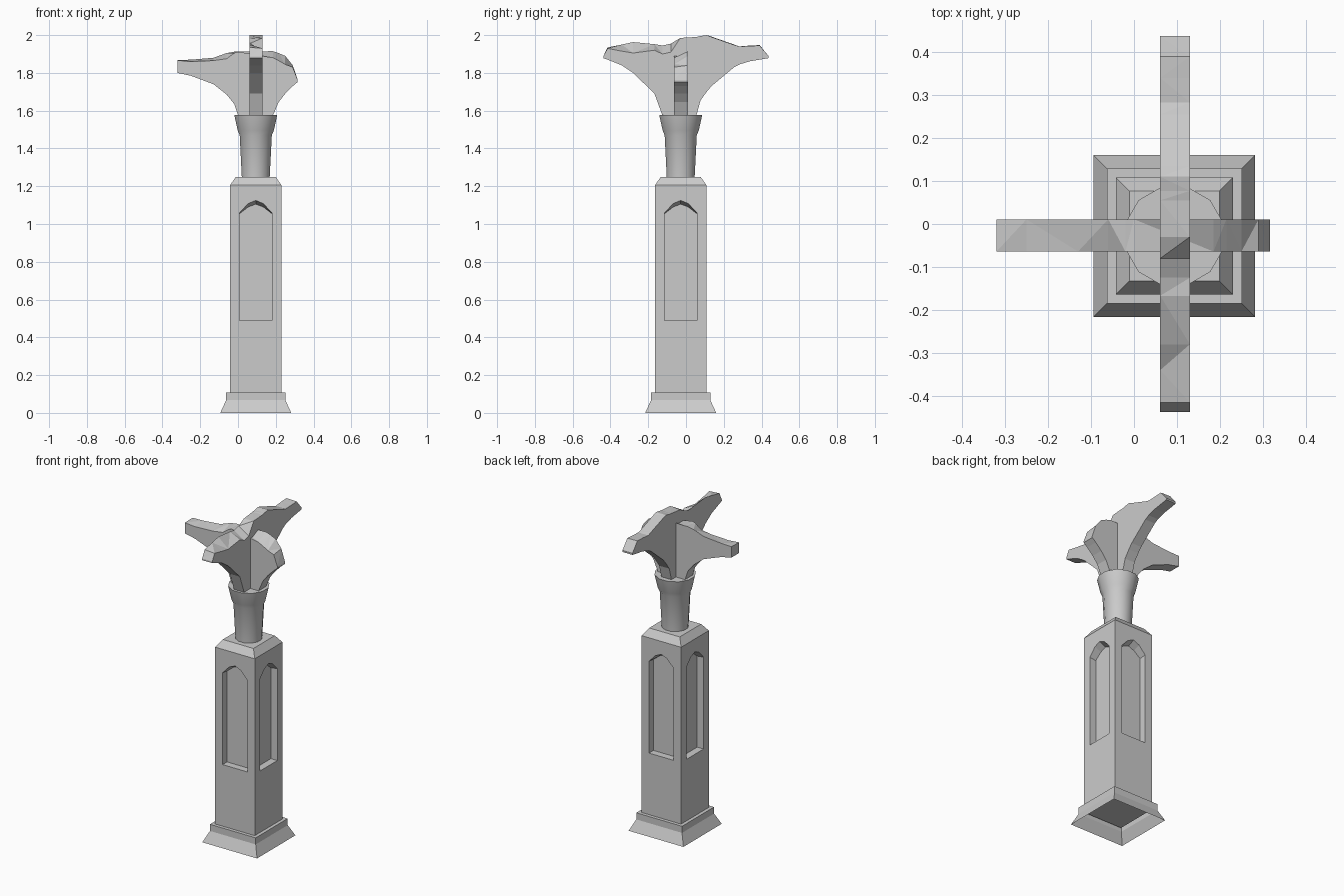
import bpy, bmesh, math

if "Cube" in bpy.data.objects:
    bpy.data.objects.remove(bpy.data.objects["Cube"])

CX, CY = 0.094, -0.028          # pillar axis
R2 = math.sqrt(2)

stone = bpy.data.materials.new("grey_stone")
stone.diffuse_color = (0.6, 0.6, 0.6, 1)
stone.use_nodes = True
stone.node_tree.nodes["Principled BSDF"].inputs["Base Color"].default_value = stone.diffuse_color


def make(name, bm):
    me = bpy.data.meshes.new(name)
    bm.to_mesh(me)
    bm.free()
    ob = bpy.data.objects.new(name, me)
    bpy.context.collection.objects.link(ob)
    me.materials.append(stone)
    return ob


def loft(bm, rings, close_start=True, close_end=True):
    vs = [[bm.verts.new(p) for p in r] for r in rings]
    n = len(vs[0])
    for a, b in zip(vs, vs[1:]):
        for i in range(n):
            j = (i + 1) % n
            bm.faces.new((a[i], a[j], b[j], b[i]))
    if close_start:
        bm.faces.new(vs[0][::-1])
    if close_end:
        bm.faces.new(vs[-1])


def turned(name, profile, sides, offset, scale=1.0, ends=(True, True)):
    bm = bmesh.new()
    rings = []
    for r, z in profile:
        rings.append([(CX + r * scale * math.cos(offset + math.tau * i / sides),
                       CY + r * scale * math.sin(offset + math.tau * i / sides), z)
                      for i in range(sides)])
    loft(bm, rings, *ends)
    return make(name, bm)


# flared plinth, open underneath
turned("plinth", [(.188, 0), (.157, .067), (.157, .108), (.13, .108)],
       4, math.pi / 4, R2, (False, False))

# square shaft with chamfered top
shaft = turned("shaft", [(.136, .075), (.136, 1.206), (.105, 1.25)], 4, math.pi / 4, R2)

# arched niche cutters on the four sides
half_front = [(.085, .49), (.085, 1.06), (.04, 1.108), (0, 1.125)]
half_back = [(.085, .49), (.085, 1.055), (.04, 1.09), (0, 1.105)]


def arch(half):
    return half + [(-x, z) for x, z in half[-2::-1]]


bm = bmesh.new()
for k in range(4):
    c, s = math.cos(k * math.pi / 2), math.sin(k * math.pi / 2)

    def ring(half, d):
        return [(CX + c * x + s * d, CY + s * x - c * d, z) for x, z in arch(half)]
    loft(bm, [ring(half_back, .092), ring(half_front, .136), ring(half_front, .16)])
bmesh.ops.recalc_face_normals(bm, faces=bm.faces)
cutter = make("niche_cutter", bm)
cutter.hide_render = True
mod = shaft.modifiers.new("niches", 'BOOLEAN')
mod.operation = 'DIFFERENCE'
mod.solver = 'EXACT'
mod.object = cutter
bpy.context.view_layer.objects.active = shaft
shaft.select_set(True)
bpy.ops.object.modifier_apply(modifier=mod.name)
bpy.data.objects.remove(cutter, do_unlink=True)
shaft.select_set(False)

# twelve-sided neck with flared collar
neck = turned("neck", [(.076, 1.24), (.088, 1.47), (.099, 1.495), (.118, 1.578)],
              12, math.pi / 12)
bpy.context.view_layer.objects.active = neck
neck.select_set(True)
bpy.ops.object.shade_smooth_by_angle(angle=math.radians(32))
neck.select_set(False)


# broken finial fins: columns of (position, bottom, top on side a, top on side b)
def fin(name, cols, a, b, along_x):
    bm = bmesh.new()

    def v(u, w, z):
        return bm.verts.new((u, w, z) if along_x else (w, u, z))
    rows = [(v(u, a, lo), v(u, b, lo), v(u, b, tb), v(u, a, ta)) for u, lo, ta, tb in cols]
    for k, (p, q) in enumerate(zip(rows, rows[1:])):
        for i in (0, 1, 3):
            j = (i + 1) % 4
            bm.faces.new((p[i], p[j], q[j], q[i]))
        # chipped top in alternating triangles
        if k % 2:
            tris = ((p[2], p[3], q[3]), (p[2], q[3], q[2]))
        else:
            tris = ((p[2], p[3], q[2]), (p[3], q[3], q[2]))
        for t in tris:
            bm.faces.new(t)
    bm.faces.new(rows[0][::-1])
    bm.faces.new(rows[-1])
    bmesh.ops.recalc_face_normals(bm, faces=bm.faces)
    return make(name, bm)


fin("side_fin", [
    (-.32, 1.80, 1.866, 1.868), (-.25, 1.785, 1.86, 1.87), (-.13, 1.74, 1.865, 1.88),
    (-.06, 1.685, 1.875, 1.905), (-.02, 1.635, 1.905, 1.912), (0, 1.575, 1.912, 1.912),
    (.185, 1.575, 1.88, 1.915), (.215, 1.645, 1.865, 1.905), (.25, 1.69, 1.845, 1.89),
    (.29, 1.73, 1.83, 1.84), (.316, 1.752, 1.762, 1.762)], -.064, .011, True)

fin("front_back_fin", [
    (-.438, 1.878, 1.888, 1.888), (-.415, 1.87, 1.935, 1.93), (-.34, 1.84, 1.95, 1.915),
    (-.28, 1.80, 1.963, 1.905), (-.167, 1.69, 1.952, 1.92), (-.125, 1.575, 1.945, 1.90),
    (-.08, 1.575, 1.955, 1.91), (-.03, 1.575, 1.98, 1.985), (.055, 1.575, 1.99, 1.99),
    (.077, 1.655, 1.992, 1.995), (.11, 1.70, 2.0, 2.0), (.135, 1.73, 1.992, 1.99),
    (.255, 1.83, 1.95, 1.948), (.283, 1.845, 1.94, 1.94), (.34, 1.862, 1.945, 1.942),
    (.39, 1.87, 1.947, 1.945), (.438, 1.878, 1.888, 1.888)], .061, .13, False)
